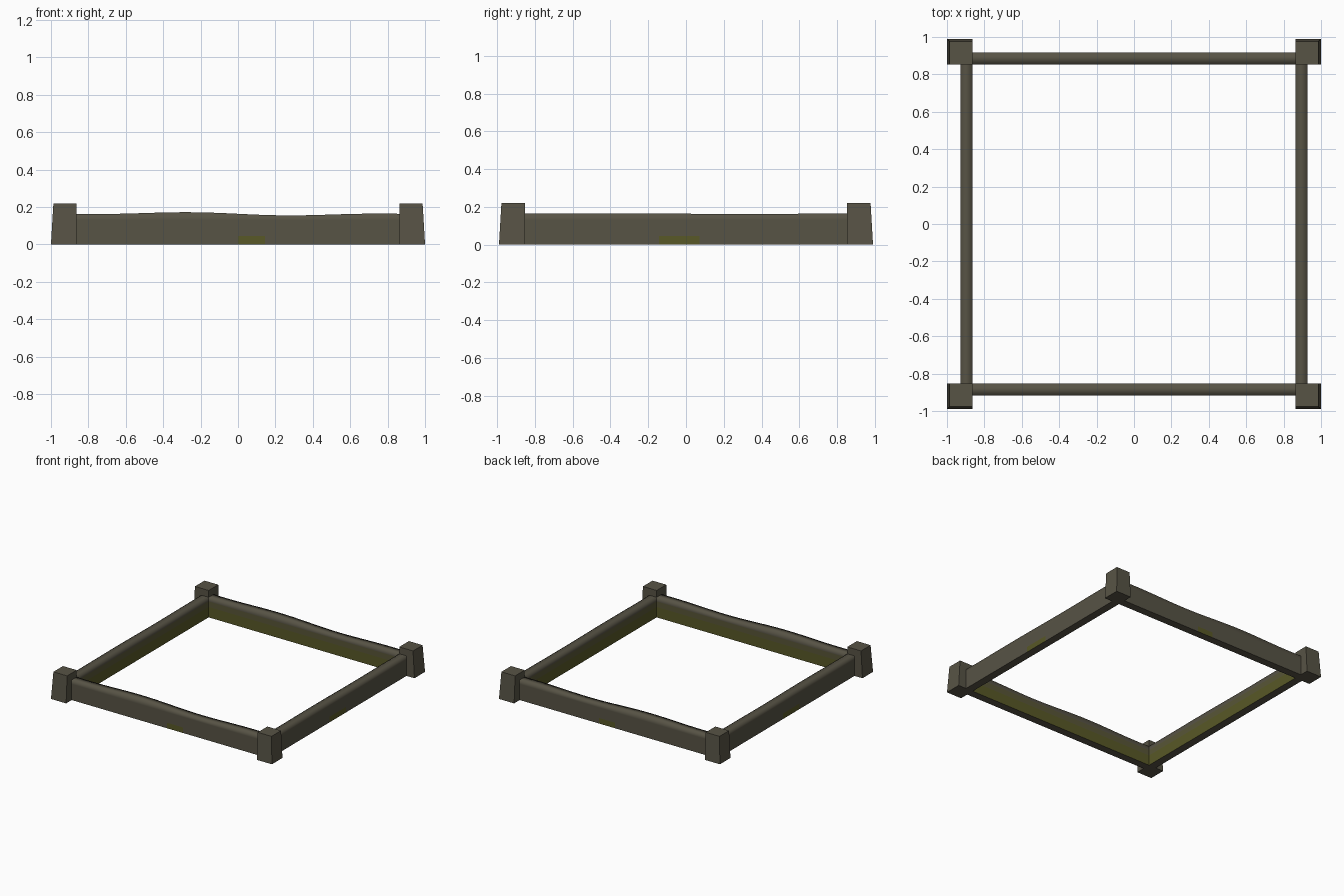
import bpy, bmesh, math

if "Cube" in bpy.data.objects:
    bpy.data.objects.remove(bpy.data.objects["Cube"])


def material(name, rgb):
    m = bpy.data.materials.new(name)
    m.diffuse_color = (*rgb, 1)
    m.use_nodes = True
    m.node_tree.nodes["Principled BSDF"].inputs["Base Color"].default_value = m.diffuse_color
    return m


STONE = material("stone", (0.096, 0.087, 0.060))
MOSSY = material("mossy_stone", (0.098, 0.092, 0.038))
MOSS = material("moss", (0.098, 0.098, 0.020))

IX, IY = 0.863, 0.853      # inner faces of the frame
OX, OY = 1.0, 0.99         # outer faces of the posts
THICK = 0.065              # rail thickness
LEVELS = (0.0, 0.045, 0.085, 0.13)


def finish(bm, name, mats):
    bmesh.ops.recalc_face_normals(bm, faces=bm.faces)
    me = bpy.data.meshes.new(name)
    bm.to_mesh(me)
    bm.free()
    for m in mats:
        me.materials.append(m)
    ob = bpy.data.objects.new(name, me)
    bpy.context.collection.objects.link(ob)


def rail(name, half, place, wave, patch):
    """Wavy-topped wall; place(u, v) maps length and thickness to x, y."""
    bm = bmesh.new()
    n = 24
    rings = []
    for i in range(n + 1):
        u = -half + 2 * half * i / n
        top = 0.164 + wave * math.sin(-u * 4.9) * math.cos(u * 1.8)
        inner = [(0, z) for z in LEVELS] + [(0, top)]
        outer = [(THICK, top)] + [(THICK, z) for z in reversed(LEVELS)]
        rings.append([bm.verts.new((*place(u, v), z)) for v, z in inner + outer])
    count = len(rings[0])
    for i in range(n):
        u = -half + 2 * half * (i + 0.5) / n
        for j in range(count):
            k = (j + 1) % count
            f = bm.faces.new((rings[i][j], rings[i][k], rings[i + 1][k], rings[i + 1][j]))
            f.smooth = True
            if j <= 1:                       # inner side, low: moss
                f.material_index = 2
            elif j == 2:                     # inner side, middle: fading moss
                f.material_index = 1
            elif j == count - 2 and patch[0] < u < patch[1]:
                f.material_index = 2         # small patch at the outer foot
    bm.faces.new(rings[0])
    bm.faces.new(rings[-1])
    # keep the underside crisp
    for e in bm.edges:
        if all(v.co.z < 0.001 for v in e.verts):
            e.smooth = False
    finish(bm, name, (STONE, MOSSY, MOSS))


# Four rails between the posts
rail("front_rail", IX, lambda u, v: (u, -IY - v), 0.010, (0.0, 0.16))
rail("back_rail", IX, lambda u, v: (u, IY + v), 0.010, (0.0, 0.16))
rail("left_rail", IY, lambda u, v: (-IX - v, u), 0.002, (-0.15, 0.05))
rail("right_rail", IY, lambda u, v: (IX + v, u), 0.002, (-0.15, 0.05))

# Corner posts, tapering on their outer sides
for sx, side in ((-1, "left"), (1, "right")):
    for sy, end in ((-1, "front"), (1, "back")):
        bm = bmesh.new()
        bmesh.ops.create_cube(bm, size=1)
        for v in bm.verts:
            t = 0.013 if v.co.z > 0 else 0.0
            x = OX - t if v.co.x > 0 else IX
            y = OY - t if v.co.y > 0 else IY
            v.co = (sx * x, sy * y, 0.22 if v.co.z > 0 else 0.0)
        finish(bm, f"{end}_{side}_post", (STONE,))
